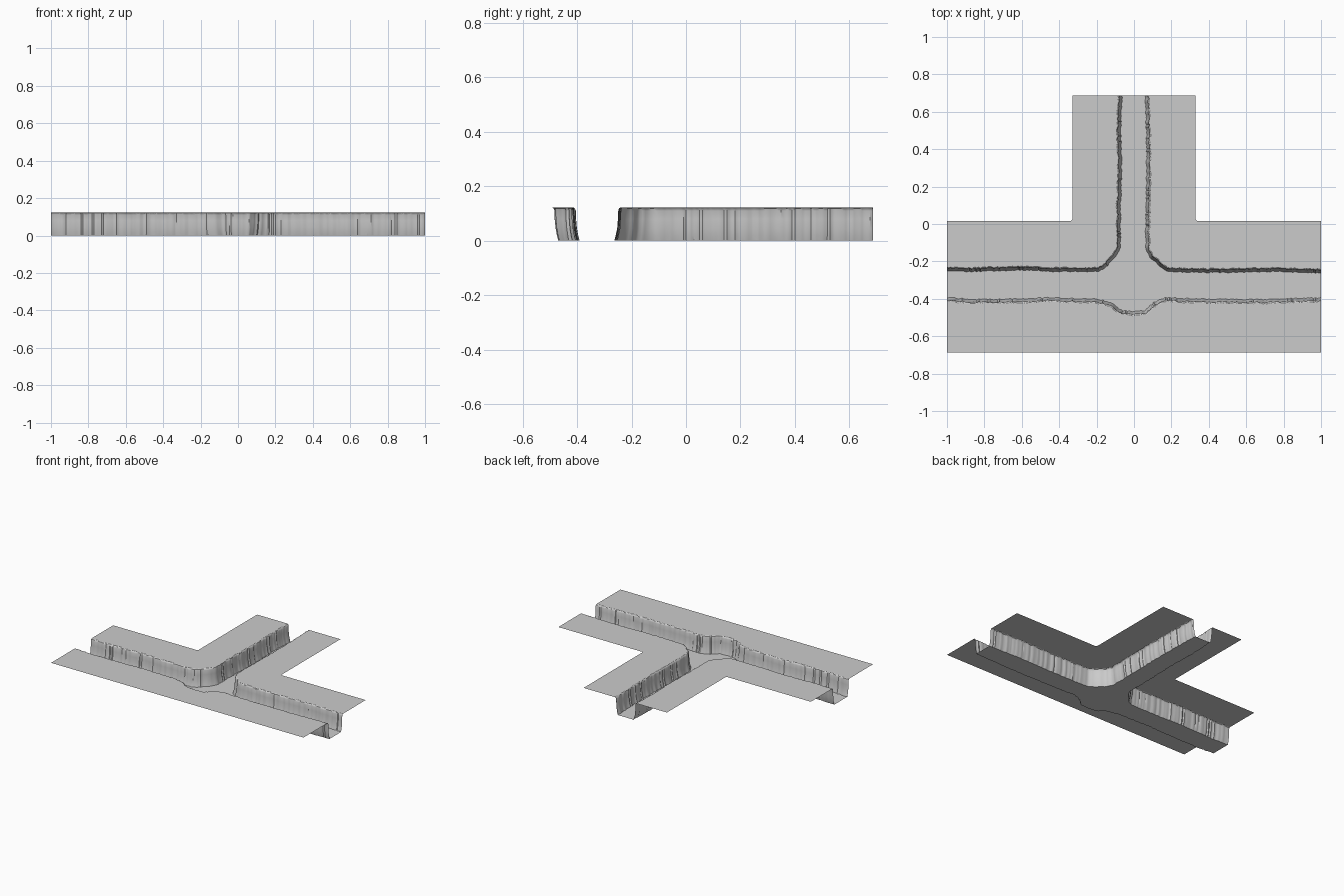
import bpy, bmesh, random
from mathutils import Vector

if "Cube" in bpy.data.objects:
    bpy.data.objects.remove(bpy.data.objects["Cube"])

random.seed(4)
TOP, YE, LEDGE, STEM = 0.122, 0.687, 0.016, 0.33
STEP, JITTER = 0.01, 0.0035
# wall section: (distance into the channel, height)
PROFILE = [(-0.004, TOP), (0.001, TOP - 0.003), (0.004, TOP - 0.012), (0.005, 0.08),
           (0.008, 0.045), (0.013, 0.018), (0.018, 0.0)]

# bank edges, each walked with the channel on its left (south) or right (north)
SOUTH = [(-1, -.413), (-.8, -.422), (-.6, -.418), (-.45, -.412), (-.2, -.42), (-.13, -.435),
         (-.075, -.478), (0, -.488), (.07, -.478), (.115, -.435), (.17, -.412), (.4, -.42),
         (.7, -.422), (1, -.413)]
WEST = [(-1, -.23), (-.85, -.236), (-.6, -.228), (-.4, -.236), (-.19, -.235), (-.16, -.215),
        (-.105, -.155), (-.09, -.12), (-.09, .1), (-.084, .3), (-.088, .5), (-.083, YE)]
EAST = [(1, -.243), (.75, -.236), (.45, -.242), (.19, -.238), (.16, -.222), (.1, -.165),
        (.08, -.13), (.083, .1), (.086, .3), (.084, .5), (.078, YE)]


def resample(points):
    out = []
    for a, b in zip(points, points[1:]):
        a, b = Vector(a), Vector(b)
        n = max(1, round((b - a).length / STEP))
        out += [a.lerp(b, i / n) for i in range(n)]
    return out + [Vector(points[-1])]


def wall_rows(points, side):
    """Offset a ragged edge line through the wall section; side is +1 left, -1 right."""
    line = resample(points)
    last = len(line) - 1
    rows = [[] for _ in PROFILE]
    for i, p in enumerate(line):
        t = (line[min(i + 3, last)] - line[max(i - 3, 0)]).normalized()
        n = Vector((-t.y, t.x)) * side
        if i in (0, last):      # ends stay on the tile border
            n = Vector((0, round(n.y))) if abs(n.y) > abs(n.x) else Vector((round(n.x), 0))
        j = random.uniform(-JITTER, JITTER)
        for row, (d, z) in zip(rows, PROFILE):
            q = p + n * (d + j + random.uniform(-.0006, .0006))
            row.append(Vector((max(-1, min(1, q.x)), min(YE, q.y), z)))
    return rows


def make(name, build):
    bm = bmesh.new()
    build(bm)
    me = bpy.data.meshes.new(name)
    bm.to_mesh(me)
    bm.free()
    ob = bpy.data.objects.new(name, me)
    bpy.context.collection.objects.link(ob)
    return ob


def sheet(name, outline):
    """Flat panel facing up."""
    def build(bm):
        f = bm.faces.new([bm.verts.new(p) for p in outline])
        f.normal_update()
        if f.normal.z < 0:
            f.normal_flip()
        bmesh.ops.triangulate(bm, faces=[f])
    return make(name, build)


def wall(name, rows, side):
    def build(bm):
        grid = [[bm.verts.new(p) for p in r] for r in rows]
        for r0, r1 in zip(grid, grid[1:]):
            for i in range(len(r0) - 1):
                quad = [r0[i], r0[i + 1], r1[i + 1], r1[i]]
                bm.faces.new(quad if side > 0 else quad[::-1])
    ob = make(name, build)
    bpy.ops.object.select_all(action='DESELECT')
    ob.select_set(True)
    bpy.context.view_layer.objects.active = ob
    bpy.ops.object.shade_smooth_by_angle(angle=0.7)


south, west, east = wall_rows(SOUTH, 1), wall_rows(WEST, -1), wall_rows(EAST, 1)

# steep ragged channel walls
wall("south_channel_wall", south, 1)
wall("west_channel_wall", west, -1)
wall("east_channel_wall", east, 1)

# flat ground on either side of the channel
sheet("south_bank", south[0] + [Vector((1, -YE, TOP)), Vector((-1, -YE, TOP))])
for name, rows, s in (("west_bank", west, -1), ("east_bank", east, 1)):
    sheet(name, rows[0] + [Vector((s * STEM, YE, TOP)), Vector((s * STEM, LEDGE + .008, TOP)),
                           Vector((s * (STEM + .008), LEDGE, TOP)), Vector((s, LEDGE, TOP))])

# channel floor
sheet("channel_bed", south[-1] + east[-1] + west[-1][::-1])
